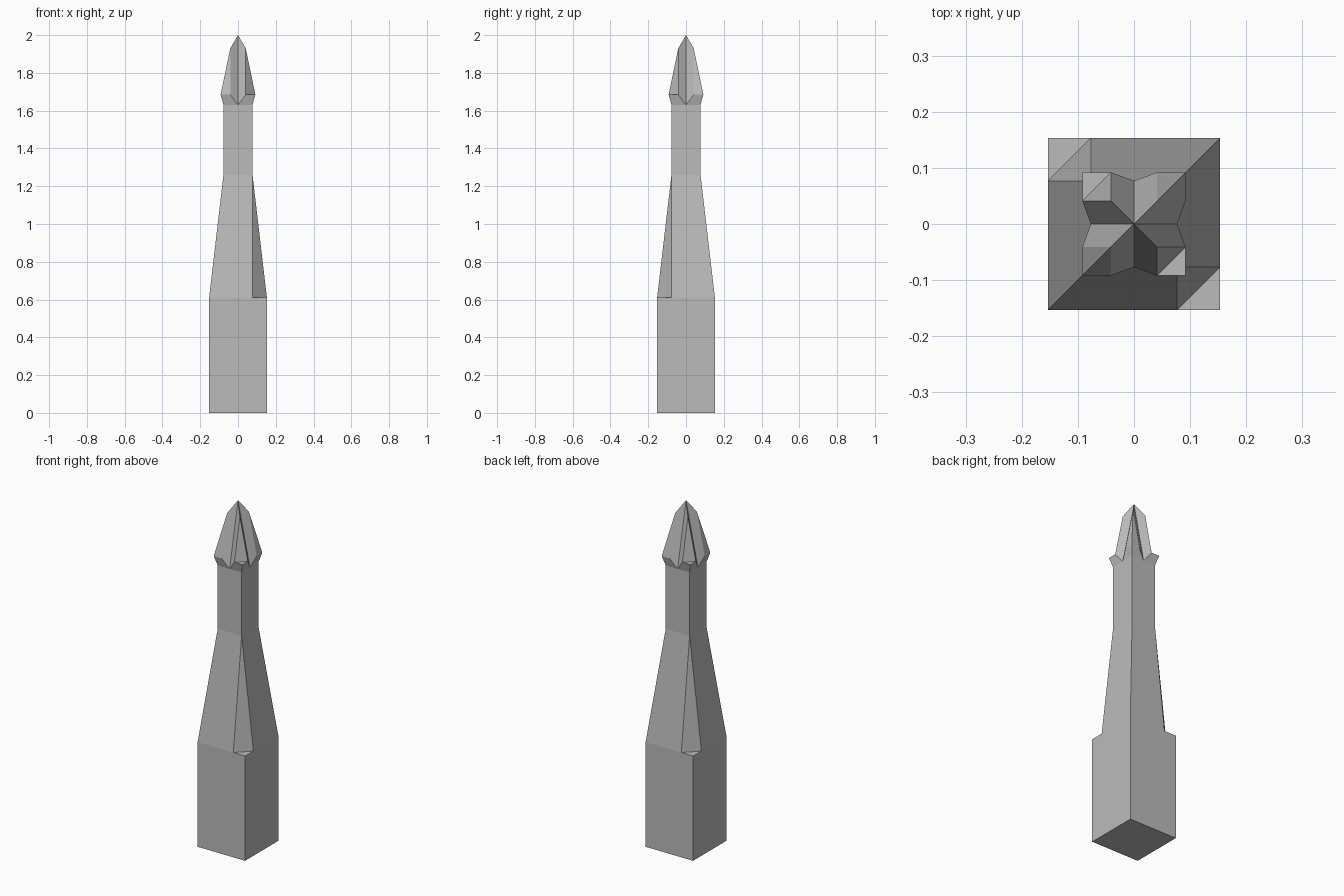
import bpy
import bmesh
from math import radians
from mathutils import Matrix, Vector

cube = bpy.data.objects.get("Cube")
if cube:
    bpy.data.objects.remove(cube, do_unlink=True)

# Half widths: base, shaft, head, and the inner edge of the head prongs
BASE, SHAFT, HEAD, PRONG = 0.153, 0.077, 0.092, 0.041
# Heights from the base top up to the tip
Z_BASE, Z_SHAFT, Z_NECK, Z_HEAD, Z_PRONG, Z_TIP = 0.61, 1.26, 1.63, 1.685, 1.93, 2.0

stone = bpy.data.materials.new("grey stone")
stone.use_nodes = True
stone.diffuse_color = (0.5, 0.5, 0.5, 1)
stone.node_tree.nodes["Principled BSDF"].inputs["Base Color"].default_value = stone.diffuse_color


def corner_slope(outer, inner, low, high, notched):
    """Half of a sloping corner; a notched one is cut back to a flat ledge."""
    if not notched:
        return [[(inner, outer, low), (outer, outer, low), (inner, inner, high)]]
    mid = (outer + inner) / 2
    return [[(inner, outer, low), (outer, outer, low), (mid, mid, low)],
            [(inner, outer, low), (mid, mid, low), (inner, inner, high)]]


def half_corner(notched):
    """Faces from the middle of one side to the corner diagonal."""
    b, s, h, p = BASE, SHAFT, HEAD, PRONG
    faces = [
        # underside and base wall
        [(0, 0, 0), (0, b, 0), (b, b, 0)],
        [(0, b, 0), (b, b, 0), (b, b, Z_BASE), (s, b, Z_BASE), (0, b, Z_BASE)],
        # taper and shaft
        [(0, b, Z_BASE), (s, b, Z_BASE), (s, s, Z_SHAFT), (0, s, Z_SHAFT)],
        [(0, s, Z_SHAFT), (s, s, Z_SHAFT), (s, s, Z_NECK), (0, s, Z_NECK)],
        # flare under the head and valley up to the tip
        [(0, s, Z_NECK), (s, s, Z_NECK), (h, h, Z_HEAD), (p, h, Z_HEAD)],
        [(0, s, Z_NECK), (p, h, Z_HEAD), (p, p, Z_PRONG), (0, 0, Z_TIP)],
    ]
    faces += corner_slope(b, s, Z_BASE, Z_SHAFT, notched)
    faces += corner_slope(h, p, Z_HEAD, Z_PRONG, notched)
    return faces


# Four corners, each mirrored over its diagonal; opposite corners are notched
bm = bmesh.new()
for turn in range(4):
    spin = Matrix.Rotation(radians(90 * turn), 3, "Z")
    for face in half_corner(turn % 2 == 1):
        for mirrored in (False, True):
            points = [Vector((y, x, z) if mirrored else (x, y, z)) for x, y, z in face]
            bm.faces.new([bm.verts.new(spin @ point) for point in points])

bmesh.ops.remove_doubles(bm, verts=bm.verts, dist=0.0005)
bmesh.ops.dissolve_limit(bm, angle_limit=radians(0.3), verts=bm.verts, edges=bm.edges)
bmesh.ops.recalc_face_normals(bm, faces=bm.faces)

mesh = bpy.data.meshes.new("tapered_spire")
bm.to_mesh(mesh)
bm.free()
mesh.materials.append(stone)
spire = bpy.data.objects.new("tapered_spire", mesh)
bpy.context.collection.objects.link(spire)
